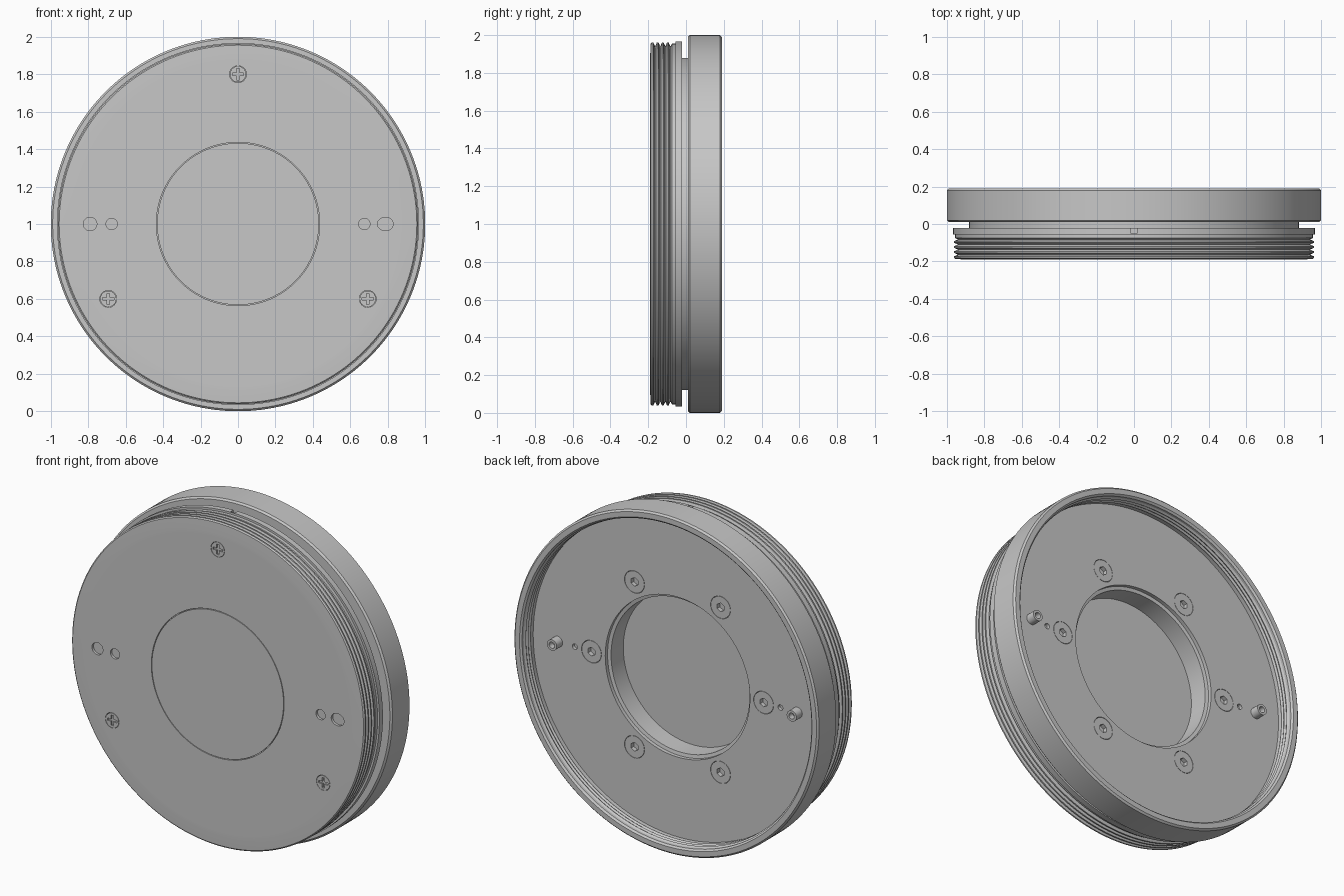
import bpy, bmesh
from math import pi, sin, cos, radians
from mathutils import Matrix, Vector

if "Cube" in bpy.data.objects:
    bpy.data.objects.remove(bpy.data.objects["Cube"], do_unlink=True)

grey = bpy.data.materials.new("plain_grey")
grey.use_nodes = True
grey.diffuse_color = (0.57, 0.57, 0.57, 1)
grey.node_tree.nodes["Principled BSDF"].inputs["Base Color"].default_value = (0.57, 0.57, 0.57, 1)

FRONT, FLOOR, BACK = -0.19, 0.079, 0.19   # main planes along y
BORE_END = -0.062                         # bottom of the centre recess
CENTRE = Vector((0, 0, 1))


def finish(bm, name):
    bmesh.ops.recalc_face_normals(bm, faces=bm.faces)
    me = bpy.data.meshes.new(name)
    bm.to_mesh(me)
    bm.free()
    me.materials.append(grey)
    ob = bpy.data.objects.new(name, me)
    bpy.context.collection.objects.link(ob)
    return ob


def smooth(ob):
    bpy.ops.object.select_all(action="DESELECT")
    ob.select_set(True)
    bpy.context.view_layer.objects.active = ob
    bpy.ops.object.shade_smooth_by_angle(angle=radians(20))


def lathe(name, profile, steps=160):
    """Turn a (radius, y) outline, from axis to axis, around the body axis."""
    bm = bmesh.new()
    vs = [bm.verts.new((0, y, 1 + r)) for r, y in profile]
    es = [bm.edges.new(pair) for pair in zip(vs, vs[1:])]
    bmesh.ops.spin(bm, geom=vs + es, cent=CENTRE, axis=(0, 1, 0),
                   angle=2 * pi, steps=steps, use_merge=True)
    bmesh.ops.remove_doubles(bm, verts=bm.verts, dist=1e-5)
    return finish(bm, name)


def add_rod(bm, x, z, r, y0, y1, sides=32, stretch=1.0):
    """Cylinder along y, optionally widened in x."""
    m = (Matrix.Translation((x, (y0 + y1) / 2, z)) @ Matrix.Diagonal((stretch, 1, 1, 1))
         @ Matrix.Rotation(pi / 2, 4, "X"))
    bmesh.ops.create_cone(bm, cap_ends=True, segments=sides, radius1=r, radius2=r,
                          depth=abs(y1 - y0), matrix=m)


def rods(name, items):
    bm = bmesh.new()
    for it in items:
        add_rod(bm, *it)
    return finish(bm, name)


def box(name, centre, size):
    bm = bmesh.new()
    bmesh.ops.create_cube(bm, size=1, matrix=Matrix.Translation(centre)
                          @ Matrix.Diagonal((*size, 1)))
    return finish(bm, name)


def cut(ob, cutter):
    mod = ob.modifiers.new("cut", "BOOLEAN")
    mod.operation, mod.solver, mod.object = "DIFFERENCE", "EXACT", cutter
    cutter.hide_render = True
    bpy.context.view_layer.objects.active = ob
    bpy.ops.object.modifier_apply(modifier=mod.name)
    bpy.data.objects.remove(cutter, do_unlink=True)


# Body outline: front plate joint, soft front edge, outer thread
outline = [(0, FRONT), (0.432, FRONT), (0.432, FRONT + 0.01), (0.436, FRONT + 0.01),
           (0.436, FRONT), (0.87, FRONT), (0.89, FRONT), (0.955, FRONT + 0.003)]
for i in range(4):
    y = -0.177 + i * 0.027
    outline += [(0.962, y - 0.004), (0.962, y + 0.004), (0.942, y + 0.0125), (0.942, y + 0.0145)]
# Flange, groove and rim
outline += [(0.955, -0.075), (0.955, -0.055), (0.967, -0.055), (0.967, -0.022),
            (0.88, -0.022), (0.88, 0.01), (0.99, 0.01), (1.0, 0.02),
            (1.0, 0.18), (0.99, BACK), (0.96, BACK), (0.95, 0.18)]
# Inner thread, floor and centre recess
for i in range(3):
    y = 0.165 - i * 0.022
    outline += [(0.95, y), (0.943, y - 0.011)]
outline += [(0.948, 0.1), (0.948, FLOOR), (0.475, FLOOR), (0.475, FLOOR - 0.022),
            (0.455, FLOOR - 0.026), (0.455, BORE_END), (0, BORE_END)]
body = lathe("threaded_body", outline)

# Fastener positions
front_spots = [(0.8 * cos(a), 1 + 0.8 * sin(a)) for a in map(radians, (90, 210, 330))]
back_spots = [(0.565 * cos(k * pi / 3), 1 + 0.565 * sin(k * pi / 3)) for k in range(6)]

# Sockets and holes in the body
cut(body, rods("front_pockets", [(x, z, 0.045, FRONT - 0.05, FRONT + 0.02) for x, z in front_spots]
               + [(s * 0.675, 1, 0.03, FRONT - 0.05, FRONT + 0.015) for s in (-1, 1)]
               + [(-0.79, 1, 0.036, FRONT - 0.05, FRONT + 0.015),
                  (0.787, 1, 0.036, FRONT - 0.05, FRONT + 0.015, 32, 1.17)]))
cut(body, rods("back_pockets", [(x, z, 0.066, FLOOR - 0.03, FLOOR + 0.05) for x, z in back_spots]
               + [(s * 0.675, 1, 0.016, FLOOR - 0.02, FLOOR + 0.05) for s in (-1, 1)]))

# Index notch on top of the flange
cut(body, box("notch_cutter", (0, -0.035, 1.97), (0.03, 0.032, 0.03)))
smooth(body)

# Cross-head screws on the front
for i, (x, z) in enumerate(front_spots):
    screw = rods(f"front_screw_{i + 1}", [(x, z, 0.043, FRONT, FRONT + 0.02)])
    for size in ((0.06, 0.02, 0.014), (0.014, 0.02, 0.06)):
        cut(screw, box("slot_cutter", (x, FRONT, z), size))
    smooth(screw)

# Socket-head bolts on the inner floor
for i, (x, z) in enumerate(back_spots):
    bolt = rods(f"back_bolt_{i + 1}", [(x, z, 0.064, FLOOR - 0.03, FLOOR)])
    cut(bolt, rods("hex_cutter", [(x, z, 0.026, FLOOR - 0.025, FLOOR + 0.02, 6)]))
    smooth(bolt)

# Hollow pins standing on the inner floor
for side, name in ((1, "left_pin"), (-1, "right_pin")):
    pin = rods(name, [(side * 0.787, 1, 0.032, FLOOR - 0.01, FLOOR + 0.055)])
    cut(pin, rods("pin_bore", [(side * 0.787, 1, 0.018, FLOOR + 0.02, FLOOR + 0.1)]))
    smooth(pin)
